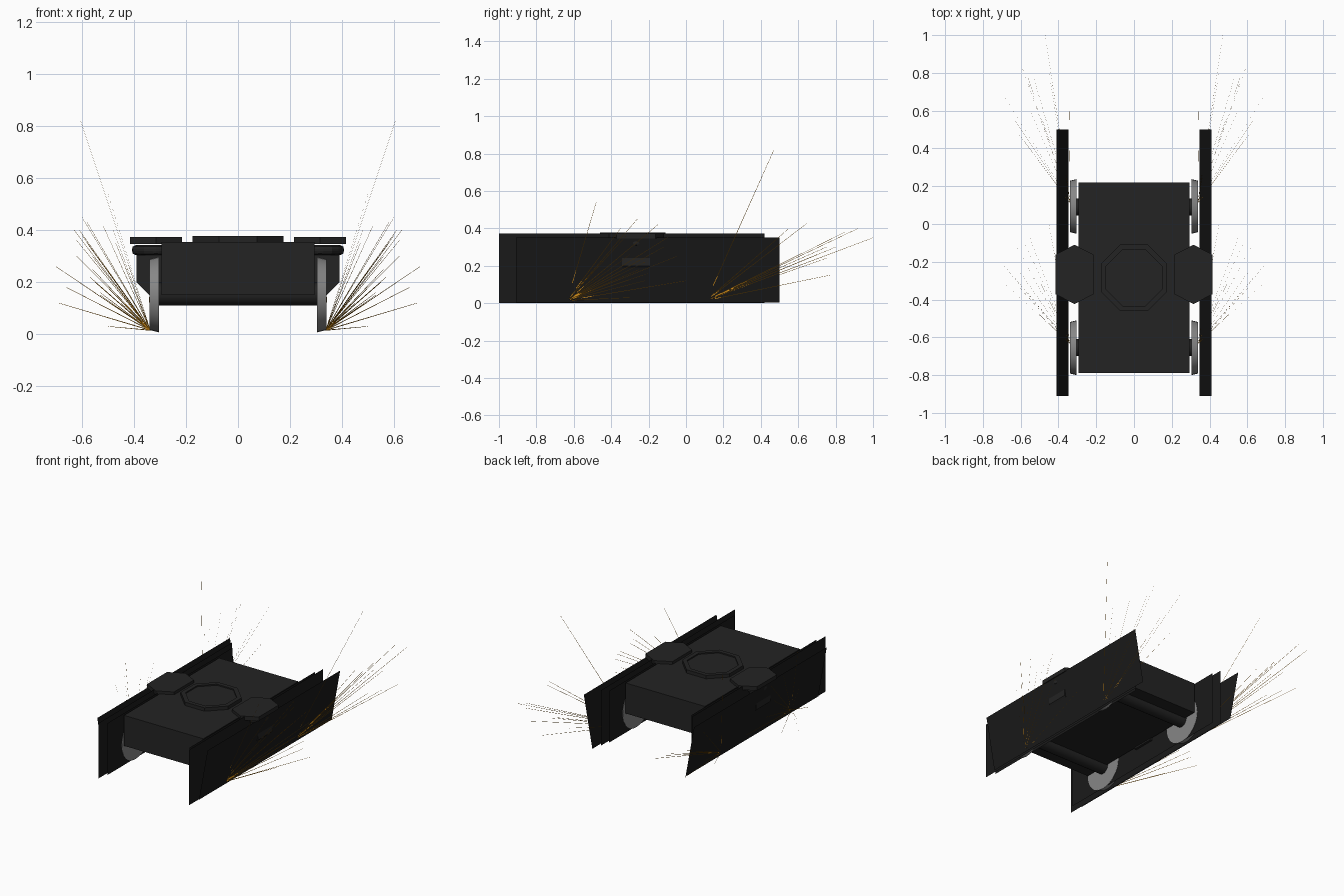
import bpy, bmesh, math
from mathutils import Vector, Matrix

if "Cube" in bpy.data.objects:
    bpy.data.objects.remove(bpy.data.objects["Cube"])


def material(name, rgb):
    m = bpy.data.materials.new(name)
    m.diffuse_color = (*rgb, 1)
    m.use_nodes = True
    m.node_tree.nodes["Principled BSDF"].inputs["Base Color"].default_value = m.diffuse_color
    return m


BODY = material("charcoal", (0.017, 0.017, 0.017))
PANEL = material("near_black", (0.010, 0.010, 0.010))
WHEEL = material("mid_grey", (0.24, 0.24, 0.24))
SPARK = material("spark_orange", (0.65, 0.27, 0.01))


def build(name, bm, mat):
    me = bpy.data.meshes.new(name)
    bm.to_mesh(me)
    bm.free()
    me.materials.append(mat)
    ob = bpy.data.objects.new(name, me)
    bpy.context.collection.objects.link(ob)
    return ob


def prism(name, outline, axis, lo, hi, mat):
    """Extrude a 2D outline along x, y or z between lo and hi."""
    put = {"x": lambda a, b, t: (t, a, b), "y": lambda a, b, t: (a, t, b),
           "z": lambda a, b, t: (a, b, t)}[axis]
    bm = bmesh.new()
    f = bm.faces.new([bm.verts.new(put(a, b, lo)) for a, b in outline])
    r = bmesh.ops.extrude_face_region(bm, geom=[f])
    verts = [v for v in r["geom"] if isinstance(v, bmesh.types.BMVert)]
    bmesh.ops.translate(bm, verts=verts, vec=Vector(put(0, 0, hi - lo)))
    bmesh.ops.recalc_face_normals(bm, faces=bm.faces)
    return build(name, bm, mat)


def cylinder(name, centre, r1, r2, depth, segs, mat):
    """Cylinder or cone along x; r2 is the radius at the +x end."""
    bm = bmesh.new()
    bmesh.ops.create_cone(bm, cap_ends=True, segments=segs, radius1=r1, radius2=r2, depth=depth,
                          matrix=Matrix.Translation(centre) @ Matrix.Rotation(math.pi / 2, 4, "Y"))
    ob = build(name, bm, mat)
    for p in ob.data.polygons:
        p.use_smooth = len(p.vertices) == 4
    for e in ob.data.edges:
        a, b = (ob.data.vertices[i].co.x for i in e.vertices)
        e.use_edge_sharp = abs(a - b) < 1e-5
    return ob


def sheet(name, x_low, x_top, y0, y1, z0, z1):
    """Single-sided thin skirt, upright or leaning."""
    bm = bmesh.new()
    bm.faces.new([bm.verts.new(p) for p in
                  ((x_low, y0, z0), (x_low, y1, z0), (x_top, y1, z1), (x_top, y0, z1))])
    return build(name, bm, PANEL)


def ngon(n, r, cx=0, cy=0, turn=0.0):
    return [(cx + r * math.cos(turn + 2 * math.pi * i / n),
             cy + r * math.sin(turn + 2 * math.pi * i / n)) for i in range(n)]


# Main hull
prism("hull", [(-0.79, 0.15), (0.22, 0.15), (0.22, 0.355), (-0.79, 0.355)], "x", -0.295, 0.295, BODY)

# Raised octagonal ring on the roof
bm = bmesh.new()
rings = [[bm.verts.new((x, y, z)) for x, y in ngon(8, r, 0, -0.285, math.pi / 8)]
         for r, z in ((0.19, 0.35), (0.19, 0.378), (0.16, 0.378), (0.16, 0.35))]
for a, b in zip(rings, rings[1:]):
    for i in range(8):
        j = (i + 1) % 8
        bm.faces.new((a[i], a[j], b[j], b[i]))
build("roof_ring", bm, BODY)
prism("roof_hatch", ngon(8, 0.161, 0, -0.285, math.pi / 8), "z", 0.35, 0.37, BODY)

# Axles
for tag, y in (("front", -0.655), ("rear", 0.09)):
    cylinder(tag + "_axle", (0, y, 0.155), 0.045, 0.045, 0.62, 16, BODY)

# Ends of the sparks thrown from each wheel
FRONT_ENDS = [(.50, -.48, .54), (.60, -.26, .45), (.58, -.10, .35), (.62, -.12, .30), (.56, -.05, .25),
              (.69, -.22, .12), (.50, -.30, .03), (.57, -.22, .22), (.48, -.35, .40), (.53, -.20, .16),
              (.62, -.32, .36), (.45, 0.0, .12), (.52, -.15, .42), (.66, -.25, .18), (.70, -.30, .26)]
REAR_ENDS = [(.47, 1.0, .35), (.61, .92, .40), (.70, .70, .26), (.60, .85, .38), (.56, .75, .30),
             (.605, .47, .82), (.53, .77, .15), (.58, .65, .43), (.345, .75, .24), (.55, .60, .20),
             (.45, .80, .30), (.63, .55, .40)]


def sparks(name, s, origin, ends):
    bm = bmesh.new()
    o = Vector(origin)
    for end in ends:
        e = Vector(end)
        side = (e - o).cross(Vector((1, 0, 0.3))).normalized() * 0.0018
        pts = (o - side, o + side, e + side * 0.4, e - side * 0.4)
        bm.faces.new([bm.verts.new((s * p.x, p.y, p.z)) for p in pts])
    build(name, bm, SPARK)


for side, s in (("left", -1), ("right", 1)):
    # Wheels, slightly narrower towards the outer face
    for tag, y in (("front", -0.655), ("rear", 0.093)):
        r = (0.145, 0.136)
        cylinder(f"{side}_{tag}_wheel", (s * 0.322, y, 0.152), r[s < 0], r[s > 0], 0.036, 32, WHEEL)

    # Skirts: inner and outer upright sheets and one leaning outwards
    sheet(side + "_inner_skirt", s * 0.306, s * 0.306, -0.95, 0.38, 0.012, 0.36)
    sheet(side + "_middle_skirt", s * 0.337, s * 0.337, -1.0, 0.42, 0.0, 0.372)
    sheet(side + "_outer_skirt", s * 0.347, s * 0.41, -0.91, 0.50, 0.005, 0.352)

    # Side pod: hexagonal cap, rounded collar and tapered arm
    cx, cy = s * 0.315, -0.267
    hexagon = [(cx + dx, cy + dy) for dx, dy in
               ((0, 0.157), (-0.1, 0.105), (-0.1, -0.105), (0, -0.157), (0.1, -0.105), (0.1, 0.105))]
    prism(side + "_pod_cap", hexagon, "z", 0.347, 0.374, BODY)
    collar = prism(side + "_pod_collar", ngon(12, 0.094, cx, cy), "z", 0.305, 0.342, BODY)
    bev = collar.modifiers.new("round", "BEVEL")
    bev.width, bev.segments = 0.014, 2
    prism(side + "_pod_arm", [(s * a, b) for a, b in
                              ((0.29, 0.14), (0.33, 0.14), (0.39, 0.20), (0.39, 0.305), (0.29, 0.305))],
          "y", cy - 0.075, cy + 0.075, BODY)

    # Sparks sprayed backwards and outwards
    sparks(side + "_front_sparks", s, (0.337, -0.635, 0.015), FRONT_ENDS)
    sparks(side + "_rear_sparks", s, (0.337, 0.11, 0.015), REAR_ENDS)
